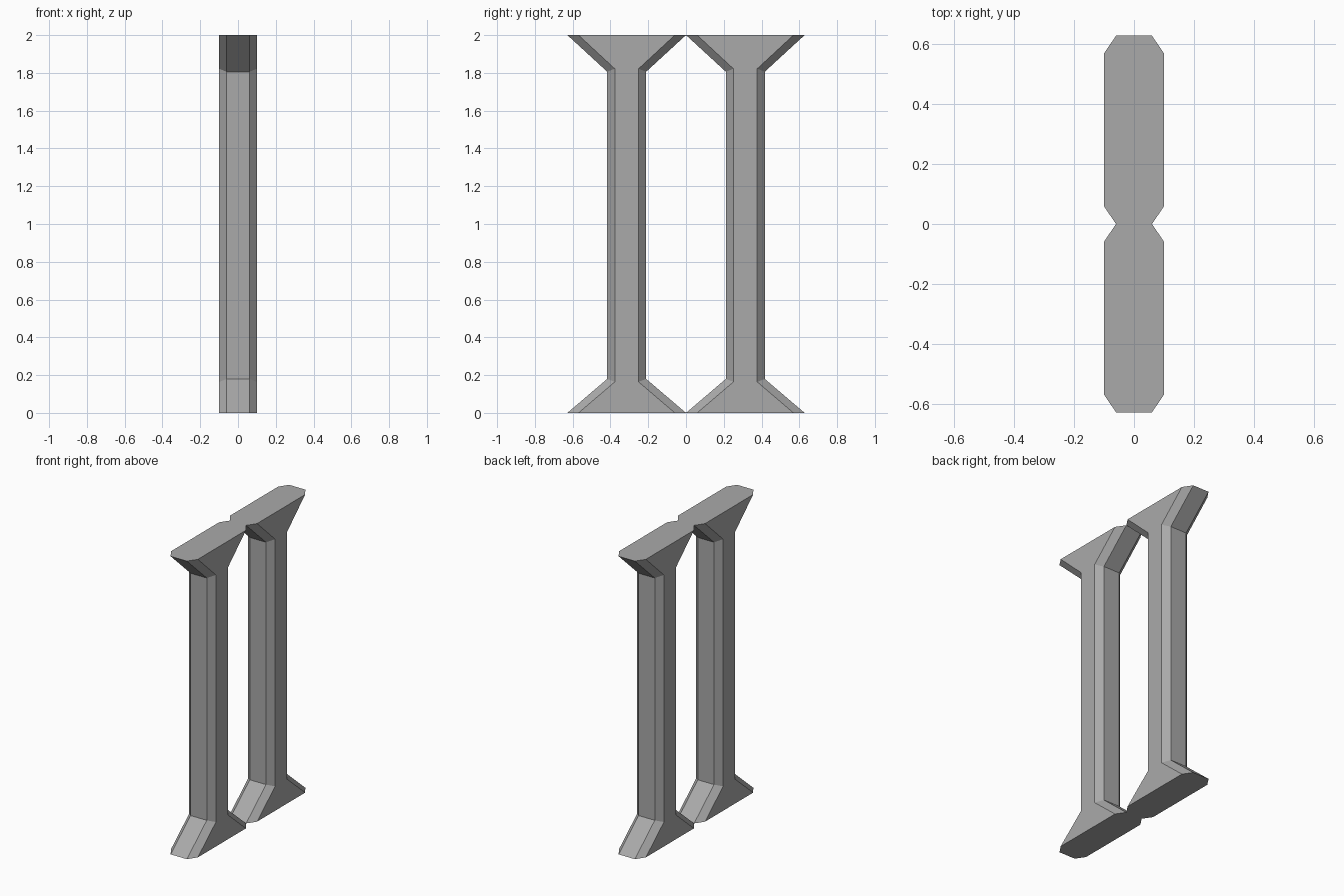
import bpy
import bmesh

cube = bpy.data.objects.get("Cube")
if cube:
    bpy.data.objects.remove(cube, do_unlink=True)

grey = bpy.data.materials.new("stone_grey")
grey.use_nodes = True
colour = (0.4, 0.4, 0.4, 1)
grey.diffuse_color = colour
grey.node_tree.nodes["Principled BSDF"].inputs["Base Color"].default_value = colour

HEIGHT = 2.0
HALF_LENGTH = 0.314      # half length of the flared ends
HALF_WIDTH, FLAT = 0.1, 0.06


def ring(bm, end, side, z_end, z_side):
    """Chamfered rectangle: end edges reach y=end, side edges reach y=side."""
    corners = []
    for sx, sy in ((1, 1), (-1, 1), (-1, -1), (1, -1)):
        pair = [bm.verts.new((sx * HALF_WIDTH, sy * side, z_side)),
                bm.verts.new((sx * FLAT, sy * end, z_end))]
        corners += pair if sx == sy else pair[::-1]
    return corners


def pillar(name, y):
    bm = bmesh.new()
    # Flared foot, straight shaft, flared head
    rings = [
        ring(bm, HALF_LENGTH, 0.255, 0, 0),
        ring(bm, 0.103, 0.063, 0.18, 0.164),
        ring(bm, 0.103, 0.063, HEIGHT - 0.194, HEIGHT - 0.178),
        ring(bm, HALF_LENGTH, 0.255, HEIGHT, HEIGHT),
    ]
    for low, high in zip(rings, rings[1:]):
        for i in range(len(low)):
            j = (i + 1) % len(low)
            bm.faces.new((low[i], low[j], high[j], high[i]))
    bm.faces.new(rings[0][::-1])
    bm.faces.new(rings[-1])
    bmesh.ops.recalc_face_normals(bm, faces=bm.faces)

    mesh = bpy.data.meshes.new(name)
    bm.to_mesh(mesh)
    bm.free()
    mesh.materials.append(grey)
    obj = bpy.data.objects.new(name, mesh)
    obj.location.y = y
    bpy.context.collection.objects.link(obj)


# Two pillars touching at their flared ends
pillar("front_pillar", -HALF_LENGTH)
pillar("back_pillar", HALF_LENGTH)
